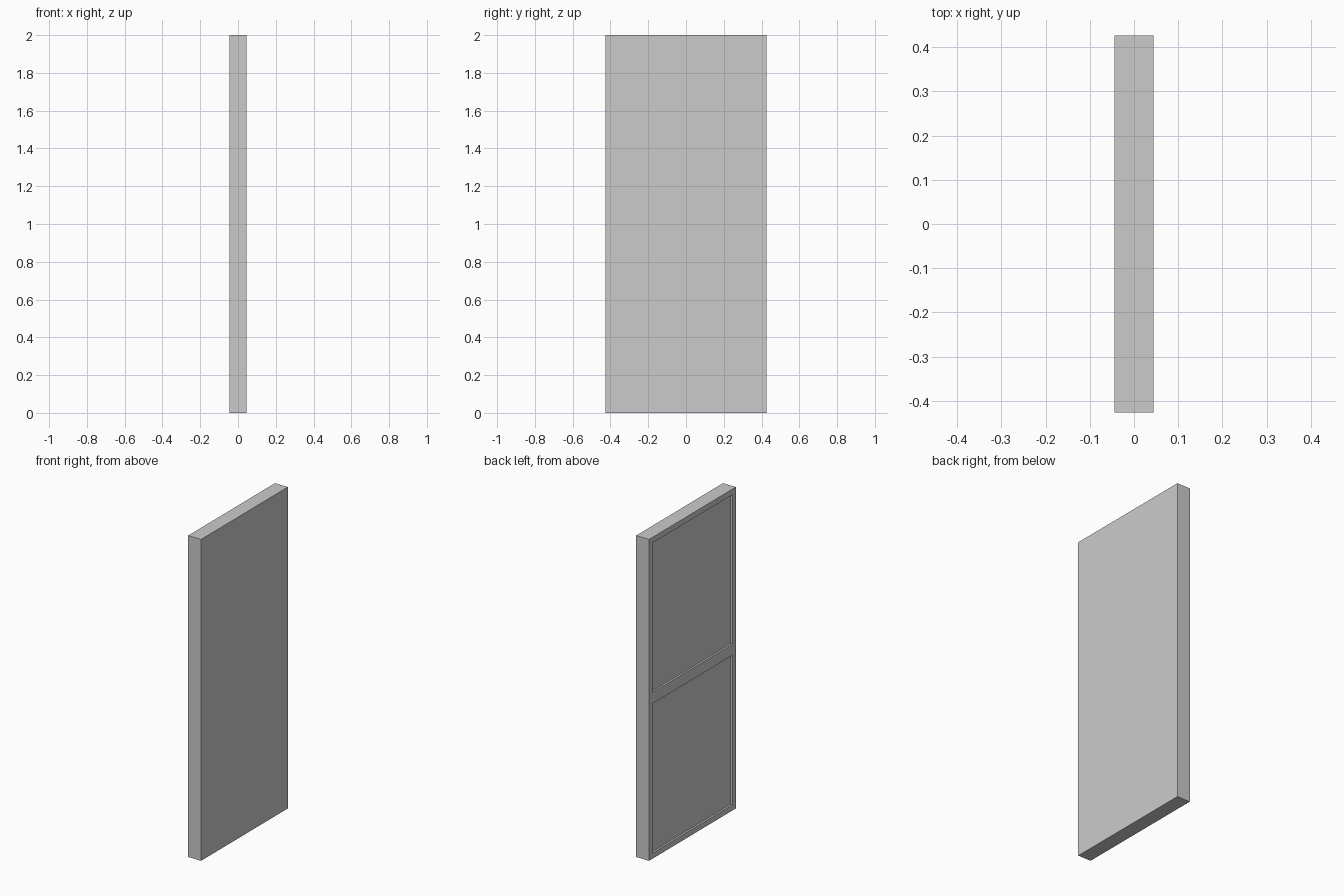
import bpy

if "Cube" in bpy.data.objects:
    bpy.data.objects.remove(bpy.data.objects["Cube"])

T, W, H = 0.089, 0.853, 2.0     # thickness, width, height
BORDER, DEPTH = 0.035, 0.012    # frame border and panel recess


def box(name, size, loc):
    bpy.ops.mesh.primitive_cube_add(size=1, location=loc)
    ob = bpy.context.object
    ob.name = name
    ob.scale = size
    bpy.ops.object.transform_apply(location=True, rotation=False, scale=True)
    return ob


# Door slab, plain on the +x side
door = box("door_slab", (T, W, H), (0, 0, H / 2))

# Two shallow recessed panels on the -x side
for i in range(2):
    cutter = box(f"panel_cutter_{i + 1}",
                 (2 * DEPTH, W - 2 * BORDER, H / 2 - 2 * BORDER),
                 (-T / 2, 0, H / 4 + i * H / 2))
    mod = door.modifiers.new(f"panel_recess_{i + 1}", 'BOOLEAN')
    mod.operation = 'DIFFERENCE'
    mod.solver = 'EXACT'
    mod.object = cutter
    bpy.context.view_layer.objects.active = door
    bpy.ops.object.modifier_apply(modifier=mod.name)
    bpy.data.objects.remove(cutter, do_unlink=True)
